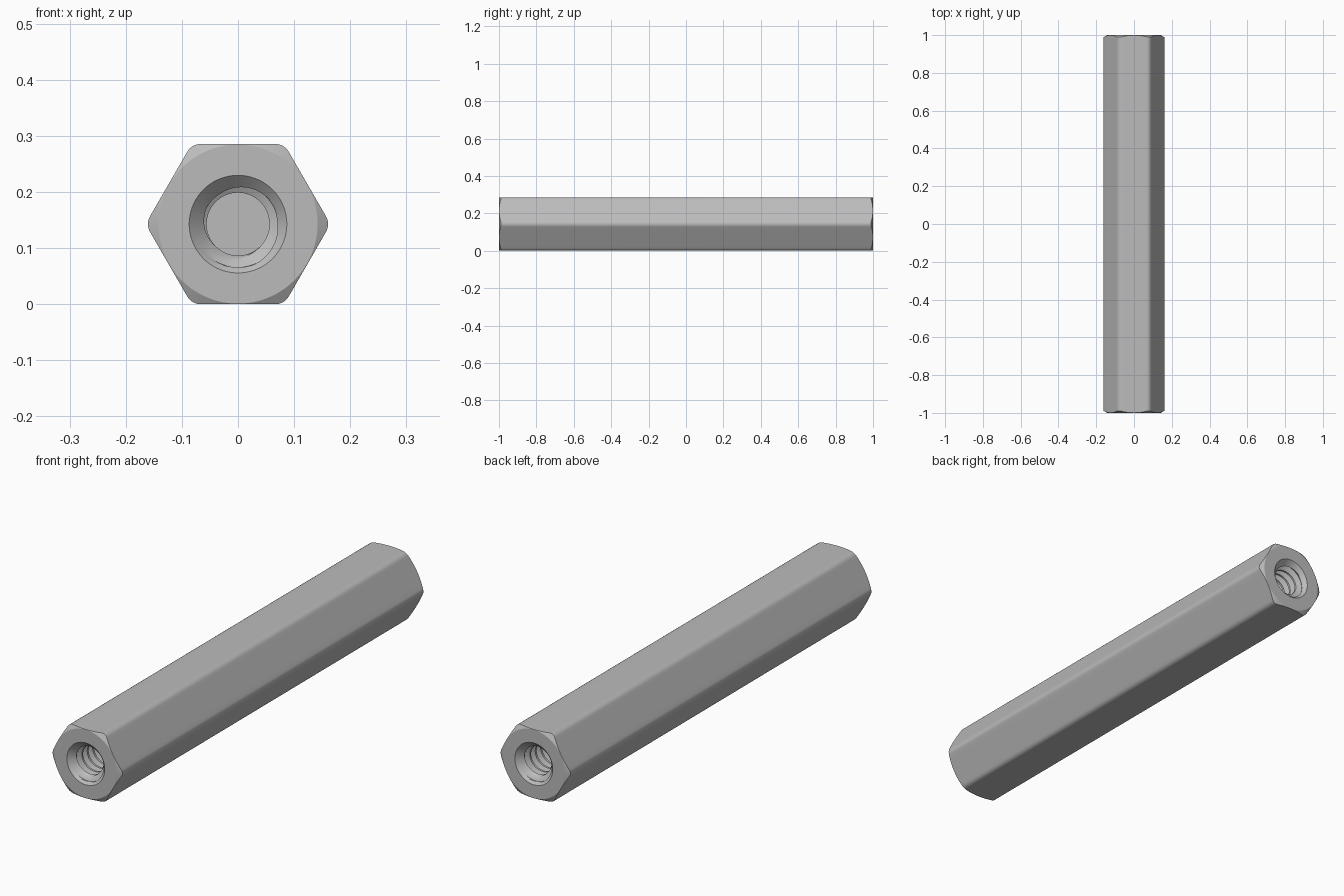
import bpy, bmesh, math

if "Cube" in bpy.data.objects:
    bpy.data.objects.remove(bpy.data.objects["Cube"])

FLAT = 0.1428            # half the width across flats
CORNER = 0.028           # radius of the rounded long edges
SLOPE = 0.6              # end chamfer, depth per unit radius
FACE_R = FLAT - 0.001    # flat circle on each end
SINK_R = 0.087           # countersink mouth
MINOR, MAJOR = 0.056, 0.077
PITCH, DEPTH = 0.0357, 0.45

# rounded hexagon: (angle, radius) for every column around the axis
c30 = math.cos(math.pi / 6)
arc_c = (FLAT - CORNER) / c30
arc_half = math.atan2(CORNER / 2, arc_c + CORNER * c30)


def hex_radius(phi):
    if abs(phi) < arc_half:
        s = arc_c * math.sin(phi)
        return arc_c * math.cos(phi) + math.sqrt(CORNER ** 2 - s * s)
    return FLAT / math.cos(math.pi / 6 - abs(phi))


columns = []
for k in range(6):
    base = k * math.pi / 3
    for i in range(6):                       # rounded corner
        phi = arc_half * (i / 3 - 1)
        columns.append((base + phi, hex_radius(phi)))
    span = math.pi / 3 - 2 * arc_half
    for i in range(10):                      # flat side
        phi = arc_half + span * i / 10
        columns.append((base + phi, FLAT / math.cos(math.pi / 6 - phi)))
columns.append((columns[0][0] + 2 * math.pi, columns[0][1]))


def bore_radius(t, f):
    """Thread radius at depth t and thread phase f, opened by the countersink."""
    if f < 0.25:
        h = 0.0
    elif f < 0.5625:
        h = (f - 0.25) / 0.3125
    elif f < 0.6875:
        h = 1.0
    else:
        h = (1 - f) / 0.3125
    fade = min(1, max(0, (DEPTH - 0.02 - t) / 0.02))
    return max(MINOR + (MAJOR - MINOR) * h * fade, SINK_R - t)


PHASES = (0, 0.25, 0.35, 0.46, 0.5625, 0.6875, 0.79, 0.9)
TURNS = int(DEPTH / PITCH) + 2


def column_profile(theta, radius):
    """Section of one end as (radius, depth), from mid-length to bore floor."""
    pts = [(radius, 1.0), (radius, SLOPE * (radius - FACE_R)),
           (FACE_R, 0.0), (SINK_R, 0.0)]
    for k in range(-2, TURNS):
        for f in PHASES:
            t = PITCH * (k + f + theta / (2 * math.pi))
            if t <= 0:
                pts.append((SINK_R, 0.0))
            elif t >= DEPTH:
                pts.append((MINOR, DEPTH))
            else:
                pts.append((bore_radius(t, f), t))
    return pts + [(MINOR, DEPTH), (0.0, DEPTH)]


# both ends, the second turned half a revolution about the vertical
bm = bmesh.new()
for side in (1, -1):
    grid = []
    for theta, radius in columns:
        grid.append([bm.verts.new((side * r * math.cos(theta), side * (t - 1),
                                   FLAT + r * math.sin(theta)))
                     for r, t in column_profile(theta, radius)])
    for a, b in zip(grid, grid[1:]):
        for j in range(len(a) - 1):
            bm.faces.new((a[j], b[j], b[j + 1], a[j + 1]))
bmesh.ops.remove_doubles(bm, verts=bm.verts[:], dist=2e-5)
bmesh.ops.recalc_face_normals(bm, faces=bm.faces[:])

mesh = bpy.data.meshes.new("hex_standoff")
bm.to_mesh(mesh)
bm.free()
standoff = bpy.data.objects.new("hex_standoff", mesh)
bpy.context.collection.objects.link(standoff)

metal = bpy.data.materials.new("grey_metal")
metal.diffuse_color = (0.5, 0.5, 0.5, 1)
metal.use_nodes = True
metal.node_tree.nodes["Principled BSDF"].inputs["Base Color"].default_value = metal.diffuse_color
mesh.materials.append(metal)

bpy.context.view_layer.objects.active = standoff
standoff.select_set(True)
bpy.ops.object.shade_smooth_by_angle(angle=math.radians(22))
